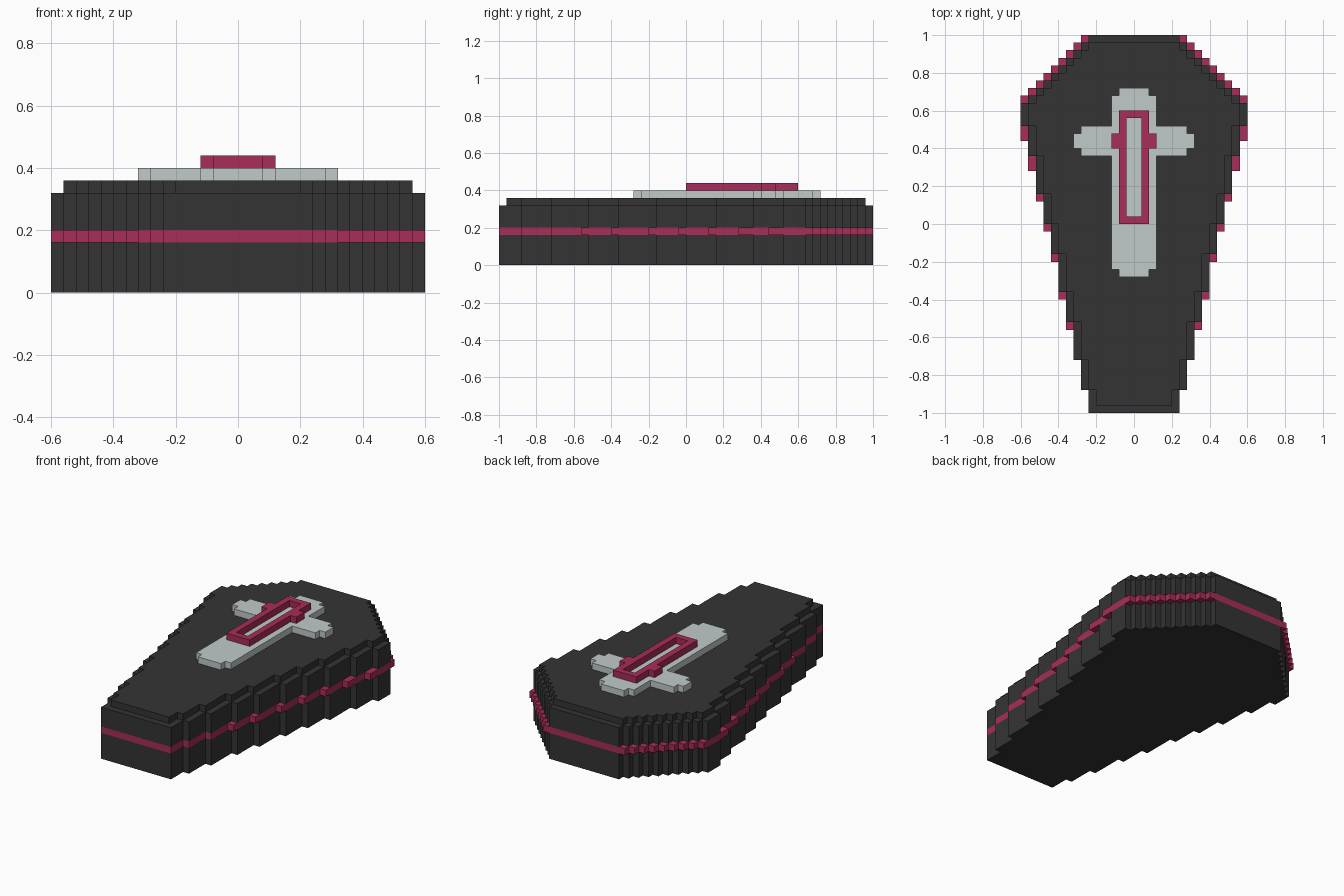
import bpy, bmesh
from mathutils import Vector

if "Cube" in bpy.data.objects:
    bpy.data.objects.remove(bpy.data.objects["Cube"])

U = 0.04  # size of one block


def material(name, rgb):
    m = bpy.data.materials.new(name)
    m.diffuse_color = (*rgb, 1.0)
    m.use_nodes = True
    m.node_tree.nodes["Principled BSDF"].inputs["Base Color"].default_value = m.diffuse_color
    return m


black = material("charcoal", (0.034, 0.034, 0.034))
red = material("crimson", (0.39, 0.026, 0.10))
grey = material("pale grey", (0.53, 0.59, 0.59))


def rows_to_cells(rows):
    """Mirror half widths per row (in blocks) into a set of plan cells."""
    return {(x, y) for y, w in rows.items() for x in range(-w, w)}


def box(w, y0, y1):
    """Plan cells of a rectangle centred on x = 0."""
    return {(x, y) for x in range(-w, w) for y in range(y0, y1)}


# Coffin outline: (half width, first row) from the foot, then a diagonal head
steps = [(6, -25), (7, -22), (8, -18), (9, -13), (10, -9), (11, -4),
         (12, 0), (13, 4), (14, 9), (15, 13)]
half = {}
for w, start in steps:
    for y in range(start, 16):
        half[y] = w
for k in range(9):
    half[24 - k] = 6 + k
outline = rows_to_cells(half)

# Stripe: same outline with a block filling each corner of the steps
wide = dict(half)
for y in [-14, -10, -5, -1, 3, 7, 8, 11, 12] + list(range(16, 25)):
    wide[y] += 1
stripe_plan = rows_to_cells(wide)

# Lid: the outline inset by one block
lid_plan = {(x, y) for x, y in outline
            if {(x + 1, y), (x - 1, y), (x, y + 1), (x, y - 1)} <= outline}

# Cross with stepped ends, and the raised frame on it
cross_plan = box(3, -6, 17) | box(2, -7, 18) | box(7, 9, 13) | box(8, 10, 12)
frame_plan = (box(2, 0, 15) | box(3, 10, 12)) - box(1, 1, 14)

# Parts: name, material, plan, bottom layer, top layer
parts = [
    ("coffin_base", black, outline, 0, 4),
    ("trim_stripe", red, stripe_plan, 4, 5),
    ("coffin_upper", black, outline, 5, 8),
    ("lid_top", black, lid_plan, 8, 9),
    ("cross", grey, cross_plan, 9, 10),
    ("cross_frame", red, frame_plan, 10, 11),
]
solid = {(x, y, z) for _, _, plan, z0, z1 in parts
         for x, y in plan for z in range(z0, z1)}


def build(name, mat, plan, z0, z1):
    """Make the visible block faces of a part and merge the flat areas."""
    bm = bmesh.new()
    verts = {}

    def vert(p):
        key = tuple(int(c) for c in p)
        if key not in verts:
            verts[key] = bm.verts.new(Vector(key) * U)
        return verts[key]

    for x, y in plan:
        for z in range(z0, z1):
            cell = Vector((x, y, z))
            for axis in range(3):
                a, b = Vector((0, 0, 0)), Vector((0, 0, 0))
                a[(axis + 1) % 3] = 1
                b[(axis + 2) % 3] = 1
                for side in (0, 1):
                    n = [x, y, z]
                    n[axis] += 2 * side - 1
                    if tuple(n) in solid:
                        continue
                    o = cell.copy()
                    o[axis] += side
                    quad = [o, o + a, o + a + b, o + b]
                    if not side:
                        quad.reverse()
                    bm.faces.new([vert(p) for p in quad])
    bmesh.ops.dissolve_limit(bm, angle_limit=0.01, verts=bm.verts[:], edges=bm.edges[:])
    me = bpy.data.meshes.new(name)
    bm.to_mesh(me)
    bm.free()
    me.materials.append(mat)
    bpy.context.collection.objects.link(bpy.data.objects.new(name, me))


for p in parts:
    build(*p)
